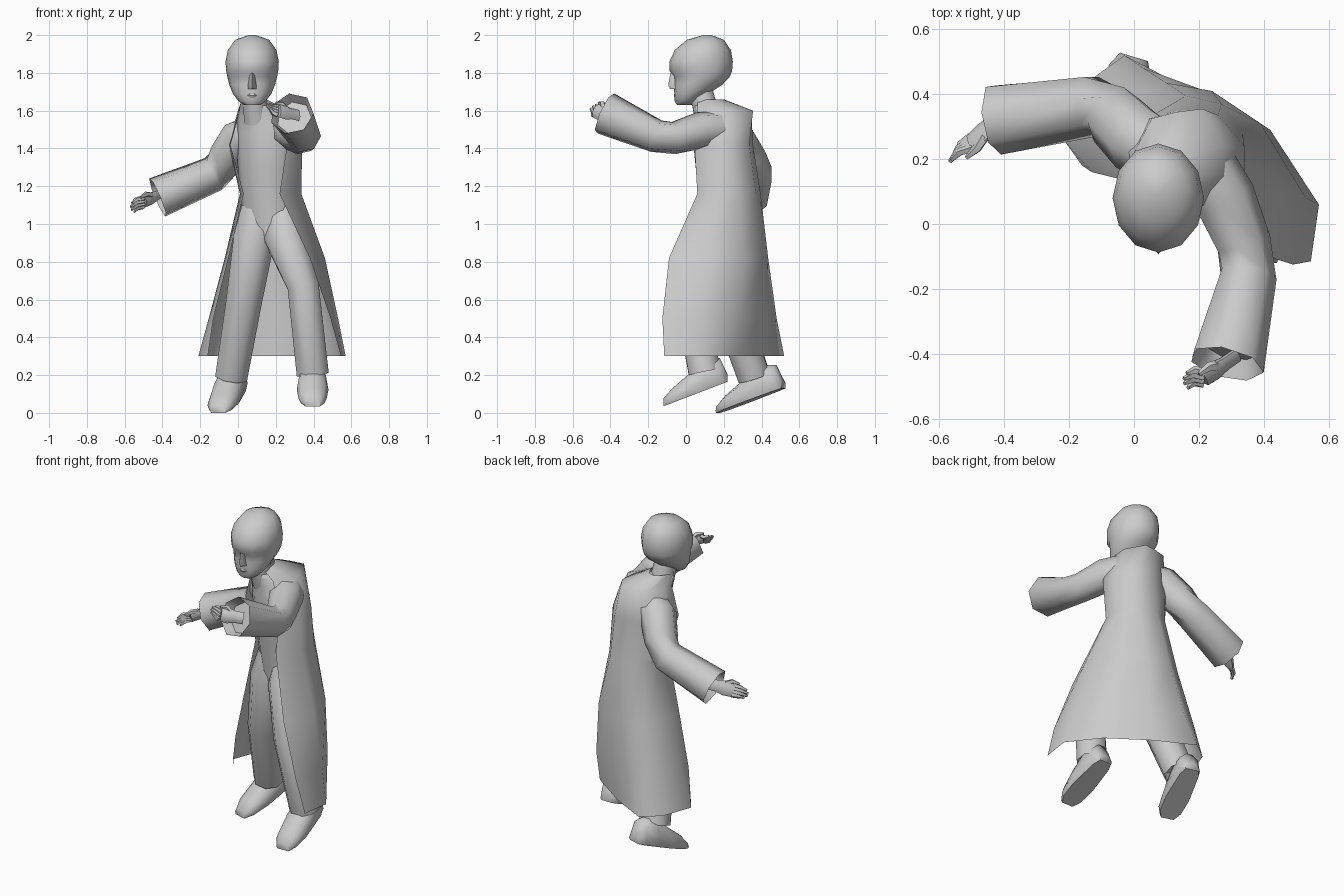
import bpy, bmesh
from math import sin, cos, pi, radians
from mathutils import Vector as V


def loft(name, rings, closed=True, caps=True, angle=40):
    """Skin a list of equally long rings of points."""
    bm = bmesh.new()
    rows = [[bm.verts.new(p) for p in r] for r in rings]
    n = len(rows[0])
    for a, b in zip(rows, rows[1:]):
        for i in range(n if closed else n - 1):
            j = (i + 1) % n
            bm.faces.new((a[i], a[j], b[j], b[i]))
    if closed and caps:
        bm.faces.new(rows[0])
        bm.faces.new(rows[-1])
    bmesh.ops.recalc_face_normals(bm, faces=bm.faces)
    me = bpy.data.meshes.new(name)
    bm.to_mesh(me)
    bm.free()
    ob = bpy.data.objects.new(name, me)
    bpy.context.collection.objects.link(ob)
    bpy.ops.object.select_all(action='DESELECT')
    ob.select_set(True)
    bpy.context.view_layer.objects.active = ob
    bpy.ops.object.shade_smooth_by_angle(angle=radians(angle))
    return ob


def ellipse(c, u, v, n, start=0.0):
    return [V(c) + u * cos(start + 2 * pi * i / n) + v * sin(start + 2 * pi * i / n)
            for i in range(n)]


def flat_ring(z, cx, cy, a, b, turn=0.0, n=12):
    t = radians(turn)
    return ellipse((cx, cy, z), V((cos(t), sin(t), 0)) * a, V((-sin(t), cos(t), 0)) * b, n)


def tube(name, pts, radii, ref, n=8, cuff=False, flat=1.0):
    """Tapered limb along points; flat squashes it across the ref direction."""
    pts = [V(p) for p in pts]
    rings = []
    for i, (p, r) in enumerate(zip(pts, radii)):
        d = (pts[min(i + 1, len(pts) - 1)] - pts[max(i - 1, 0)]).normalized()
        u = d.cross(V(ref)).normalized()
        v = u.cross(d)
        rings.append(ellipse(p, u * r * flat, v * r, n, pi / n))
    if cuff:  # hollow sleeve or trouser end
        rings.append(ellipse(p - d * 0.06, u * r * 0.8, v * r * 0.8, n, pi / n))
    return loft(name, rings, angle=65)


# Head: stacked ellipses given as z, front y, back y, half width
head = [(1.63, -0.048, 0.035, 0.045), (1.65, -0.06, 0.06, 0.072), (1.69, -0.062, 0.12, 0.102),
        (1.74, -0.064, 0.195, 0.122), (1.78, -0.064, 0.232, 0.132), (1.81, -0.088, 0.244, 0.138),
        (1.86, -0.088, 0.248, 0.141), (1.92, -0.06, 0.238, 0.129), (1.975, 0.005, 0.20, 0.09),
        (2.0, 0.09, 0.135, 0.02)]
loft("head", [flat_ring(z, 0.075, (f + b) / 2, w, (b - f) / 2) for z, f, b, w in head], angle=50)

# Nose and lips
loft("nose", [ellipse((0.075, -0.055, 1.715), V((0.024, 0, 0)), V((0, 0.03, 0)), 4),
              ellipse((0.075, -0.06, 1.735), V((0.022, 0, 0)), V((0, 0.034, 0)), 4),
              ellipse((0.075, -0.065, 1.80), V((0.012, 0, 0)), V((0, 0.018, 0)), 4)], angle=80)
loft("lips", [flat_ring(1.668, 0.075, -0.05, 0.02, 0.012, n=6),
              flat_ring(1.68, 0.075, -0.052, 0.03, 0.015, n=6),
              flat_ring(1.692, 0.075, -0.05, 0.018, 0.012, n=6)])
tube("neck", [(0.10, 0.12, 1.54), (0.08, 0.075, 1.72)], [0.072, 0.066], (0, 1, 0))

# Torso, turned towards -x
torso = [(0.90, 0.17, 0.20, 0.14, 0.10), (1.13, 0.165, 0.22, 0.15, 0.145),
         (1.30, 0.155, 0.20, 0.16, 0.145), (1.48, 0.145, 0.18, 0.165, 0.14),
         (1.56, 0.13, 0.175, 0.135, 0.125), (1.60, 0.11, 0.145, 0.105, 0.10),
         (1.64, 0.085, 0.11, 0.07, 0.075)]
loft("torso", [flat_ring(z, x, y, a, b, -32) for z, x, y, a, b in torso], angle=70)

# Open coat from collar to hem: right front edge, round the back, to left front edge
coat = [(1.66, [(.02, .09), (.02, .13), (.05, .18), (.08, .20), (.12, .19), (.145, .15), (.15, .11), (.13, .06)]),
        (1.60, [(.01, .13), (.00, .22), (.055, .325), (.13, .345), (.21, .355), (.275, .24), (.27, .15), (.20, .06)]),
        (1.42, [(-.04, .13), (-.05, .23), (.04, .325), (.15, .355), (.26, .335), (.34, .24), (.34, .13), (.26, .045)]),
        (1.16, [(.03, .13), (.01, .24), (.06, .345), (.16, .395), (.27, .37), (.335, .28), (.335, .15), (.22, .06)]),
        (0.82, [(-.05, .14), (-.07, .25), (-.01, .38), (.10, .435), (.24, .41), (.39, .31), (.46, .10), (.38, -.09)]),
        (0.5, [(-.13, .16), (-.155, .26), (-.08, .43), (.03, .48), (.22, .41), (.42, .29), (.53, .08), (.49, -.125)]),
        (0.3, [(-.16, .18), (-.21, .25), (-.14, .44), (-.03, .52), (.20, .40), (.43, .24), (.57, .06), (.545, -.115)])]
loft("coat", [[(x, y, z) for x, y in row] for z, row in coat], closed=False, angle=65)

# Sleeves
tube("right_sleeve", [(0.09, 0.22, 1.49), (0.01, 0.26, 1.455), (-0.06, 0.33, 1.35), (-0.13, 0.365, 1.265),
                      (-0.425, 0.325, 1.14)], [0.10, 0.108, 0.10, 0.098, 0.112], (0, 0, 1), 7, True)
tube("left_sleeve", [(0.22, 0.17, 1.50), (0.275, 0.08, 1.495), (0.335, -0.06, 1.455), (0.35, -0.16, 1.465),
                     (0.285, -0.43, 1.585)], [0.10, 0.10, 0.088, 0.09, 0.118], (0, 0, 1), 7, True)


# Hands: flattened palm, four fingers and a thumb
def hand(side, wrist, knuckle, tip, across):
    w, k, t, a = V(wrist), V(knuckle), V(tip), V(across).normalized()
    back = w + (w - k) * 0.6
    tube(side + "_palm", [back, w, (w + k) / 2, k], [0.034, 0.034, 0.044, 0.04], a, 6, flat=0.55)
    bend = (t - k).cross(a).normalized() * 0.012
    for i in range(4):
        s = i - 1.5
        base = k + a * s * 0.019
        end = t + a * s * 0.014 + bend * s * 0.7 + (k - t) * 0.15 * abs(s)
        tube(f"{side}_finger_{i + 1}", [base, (base + end) / 2 + bend, end],
             [0.015, 0.013, 0.007], a, 5)
    m = (w + k) / 2 + a * 0.025
    tube(side + "_thumb", [m, m + a * 0.022 + (k - w) * 0.35, m + a * 0.02 + (k - w) * 0.8],
         [0.018, 0.015, 0.007], a, 5)


hand("right", (-0.43, 0.315, 1.15), (-0.50, 0.25, 1.115), (-0.57, 0.19, 1.08), (0.1, -0.55, 0.75))
hand("left", (0.28, -0.43, 1.585), (0.215, -0.475, 1.60), (0.15, -0.485, 1.63), (0.1, 0.5, 0.7))

# Trouser legs
tube("right_trouser_leg", [(0.11, 0.22, 1.08), (0.085, 0.20, 0.92), (0.03, 0.225, 0.58), (-0.035, 0.36, 0.19)],
     [0.10, 0.118, 0.102, 0.092], (0, 1, 0), 8, True)
tube("left_trouser_leg", [(0.22, 0.20, 1.08), (0.25, 0.14, 0.93), (0.345, 0.01, 0.67), (0.395, 0.10, 0.21)],
     [0.10, 0.118, 0.09, 0.092], (0, 1, 0), 8, True)


# Shoes, sole running from raised heel to toe
def shoe(name, heel, toe):
    h, t = V(heel), V(toe)
    d = t - h
    side = V((-d.y, d.x, 0)).normalized()
    rings = []
    for f, w, top in [(0, .045, .04), (.12, .066, .14), (.35, .075, .17), (.6, .084, .12),
                      (.87, .074, .075), (1, .045, .04)]:
        c = h + d * f
        rings.append([c + side * w * x + V((0, 0, top * z)) for x, z in
                      [(-.85, 0), (.85, 0), (1, .3), (.8, .8), (.3, 1), (-.3, 1), (-.8, .8), (-1, .3)]])
    loft(name, rings, angle=60)


shoe("right_shoe", (0.0, 0.515, 0.13), (-0.105, 0.17, 0.0))
shoe("left_shoe", (0.395, 0.22, 0.165), (0.395, -0.12, 0.035))
